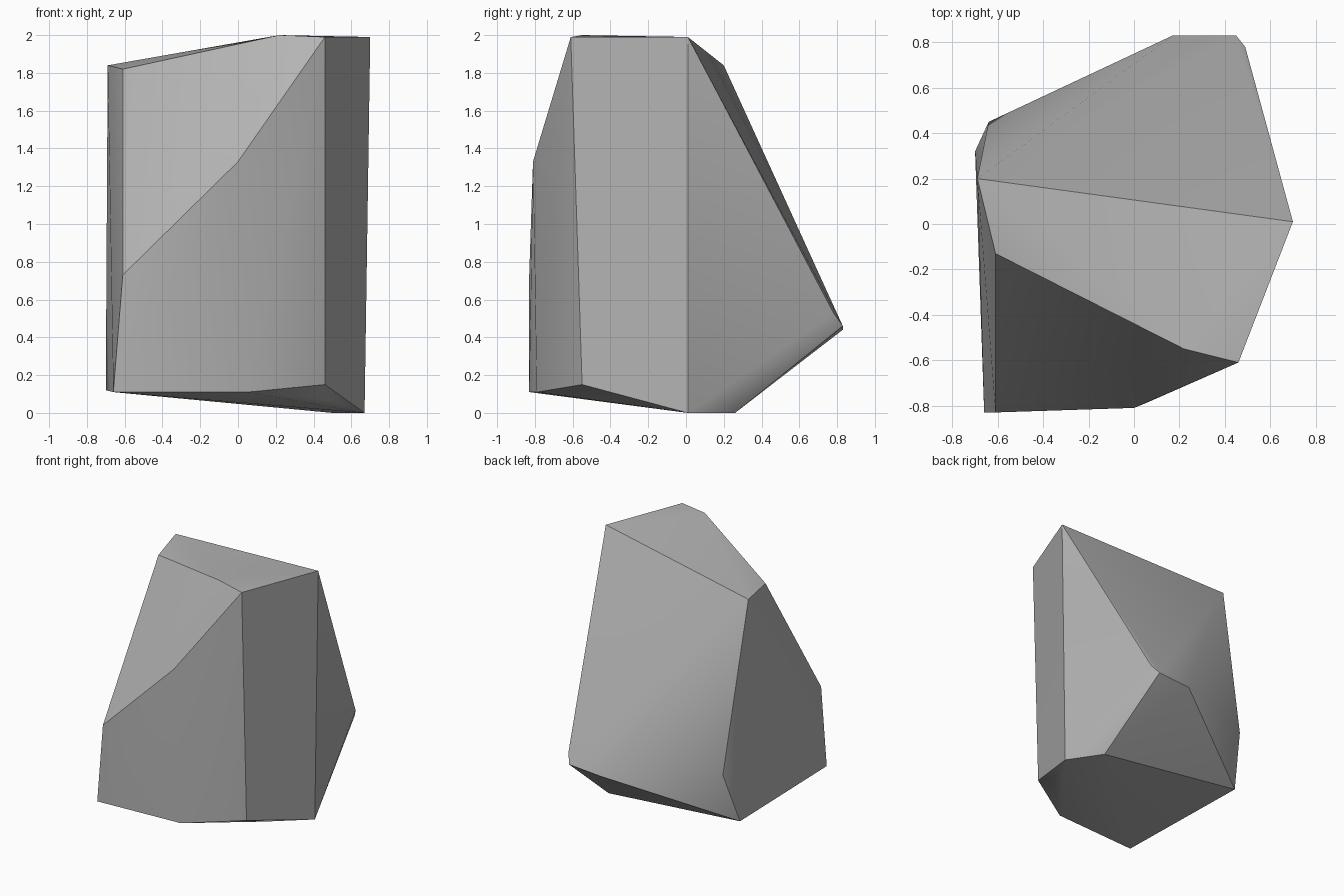
import bpy
import bmesh
import math

default_cube = bpy.data.objects.get("Cube")
if default_cube:
    bpy.data.objects.remove(default_cube, do_unlink=True)


def make_material(name, colour):
    material = bpy.data.materials.new(name)
    material.use_nodes = True
    material.diffuse_color = colour
    material.node_tree.nodes["Principled BSDF"].inputs["Base Color"].default_value = colour
    return material


def make_boulder(name, corner_groups, material):
    """Wrap the corner points in a faceted convex shell."""
    bm = bmesh.new()
    for group in corner_groups:
        for corner in group:
            bm.verts.new(corner)
    hull = bmesh.ops.convex_hull(bm, input=bm.verts[:])
    loose = {item for item in hull["geom_interior"] + hull["geom_unused"]
             if isinstance(item, bmesh.types.BMVert) and not item.link_faces}
    bmesh.ops.delete(bm, geom=list(loose), context="VERTS")
    bmesh.ops.recalc_face_normals(bm, faces=bm.faces[:])
    mesh = bpy.data.meshes.new(name)
    bm.to_mesh(mesh)
    bm.free()
    mesh.materials.append(material)
    boulder = bpy.data.objects.new(name, mesh)
    bpy.context.collection.objects.link(boulder)
    return boulder


# Corners of the sloping crown
crown = [(.7, .01, 1.99), (.46, -.61, 1.99), (.22, -.55, 2),
         (-.61, -.13, 1.82), (-.69, .2, 1.84)]

# Lower rim of the sloping front face
front_break = [(0, -.81, 1.33), (-.61, -.83, .73)]

# Low bulge at the back
back_bulge = [(.49, .78, .53), (.45, .83, .46), (.17, .83, .44), (-.64, .45, .52)]

# Tilted underside
underside = [(.67, .01, 0), (.5, .26, 0), (-.7, .32, .12), (-.66, -.83, .11),
             (.05, -.79, .11), (.46, -.55, .15), (.48, -.35, .07)]

stone_grey = make_material("stone grey", (.46, .46, .46, 1))
boulder = make_boulder("boulder", [crown, front_break, back_bulge, underside], stone_grey)

# Soft shading across shallow folds, crisp main edges
bpy.ops.object.select_all(action="DESELECT")
boulder.select_set(True)
bpy.context.view_layer.objects.active = boulder
bpy.ops.object.shade_smooth_by_angle(angle=math.radians(30))
